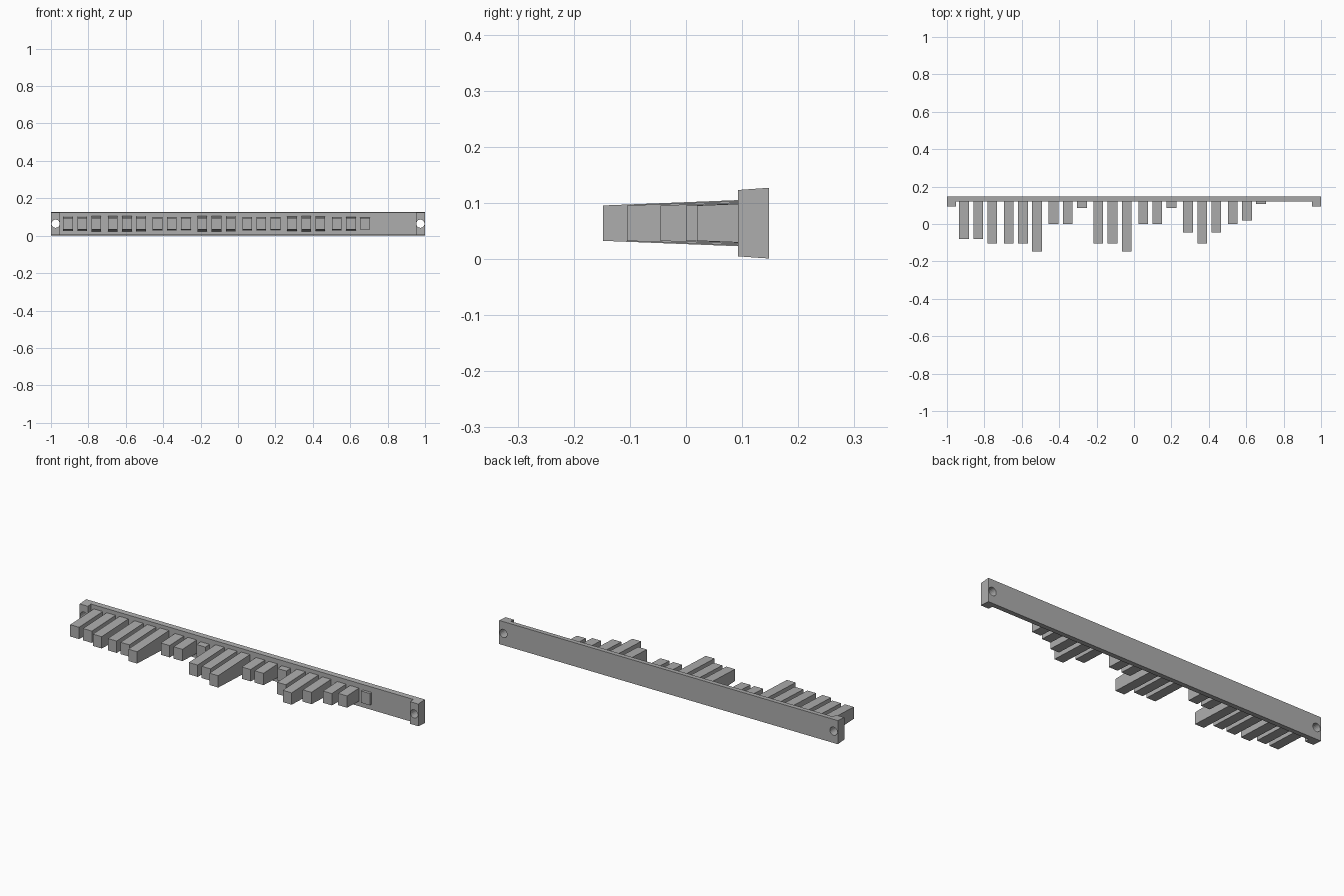
import bpy, bmesh
from math import radians
from mathutils import Matrix

if "Cube" in bpy.data.objects:
    bpy.data.objects.remove(bpy.data.objects["Cube"])

MID = 0.064      # height of the centre line
FLOOR = 0.12     # front face of the thin rail plate
BACK = 0.148

grey = bpy.data.materials.new("plain grey")
grey.use_nodes = True
colour = (0.42, 0.42, 0.42, 1)
grey.diffuse_color = colour
grey.node_tree.nodes["Principled BSDF"].inputs["Base Color"].default_value = colour


def make_object(name, bm):
    bmesh.ops.recalc_face_normals(bm, faces=bm.faces)
    mesh = bpy.data.meshes.new(name)
    bm.to_mesh(mesh)
    bm.free()
    mesh.materials.append(grey)
    ob = bpy.data.objects.new(name, mesh)
    bpy.context.scene.collection.objects.link(ob)
    return ob


def drafted_prism(name, outline, half_height):
    """Plan outline raised about MID; half_height(y) gives the draft taper."""
    bm = bmesh.new()
    low, high = ([bm.verts.new((x, y, MID + s * half_height(y))) for x, y in outline]
                 for s in (-1, 1))
    bm.faces.new(low)
    bm.faces.new(high)
    n = len(outline)
    for i in range(n):
        j = (i + 1) % n
        bm.faces.new((low[i], low[j], high[j], high[i]))
    return make_object(name, bm)


# Rail: thin plate with a thicker mounting block at each end
half = [(1, BACK), (1, 0.093), (0.952, 0.093), (0.952, FLOOR)]
outline = half + [(-x, y) for x, y in reversed(half)]
rail = drafted_prism("mounting_rail", outline, lambda y: 0.063 - 0.07 * (BACK - y))

# Screw holes through the end blocks
bm = bmesh.new()
for side in (-1, 1):
    bmesh.ops.create_cone(
        bm, cap_ends=True, segments=20, radius1=0.022, radius2=0.022, depth=0.3,
        matrix=Matrix.Translation((side * 0.975, 0.12, MID)) @ Matrix.Rotation(radians(90), 4, "X"))
cutter = make_object("hole_cutter", bm)
cutter.hide_render = True
cut = rail.modifiers.new("screw holes", "BOOLEAN")
cut.operation = "DIFFERENCE"
cut.solver = "EXACT"
cut.object = cutter
bpy.context.view_layer.objects.active = rail
bpy.ops.object.modifier_apply(modifier=cut.name)
bpy.data.objects.remove(cutter)

# Key bits: seven groups of three, each reaching forward to its own tip
tips = [(-0.08, -0.08, -0.105), (-0.105, -0.105, -0.148), (0, 0, 0.085),
        (-0.105, -0.105, -0.148), (0, 0, 0.085), (-0.045, -0.105, -0.045),
        (0, 0.02, 0.106)]
for g, group in enumerate(tips):
    for k, tip in enumerate(group):
        x = -0.909 + 0.2395 * g + 0.0757 * k
        w = 0.026
        root = FLOOR + 0.004
        drafted_prism(f"bar_{g + 1}_{k + 1}",
                      [(x - w, tip), (x + w, tip), (x + w, root), (x - w, root)],
                      lambda y: 0.0315 + 0.04 * (y - tip))
